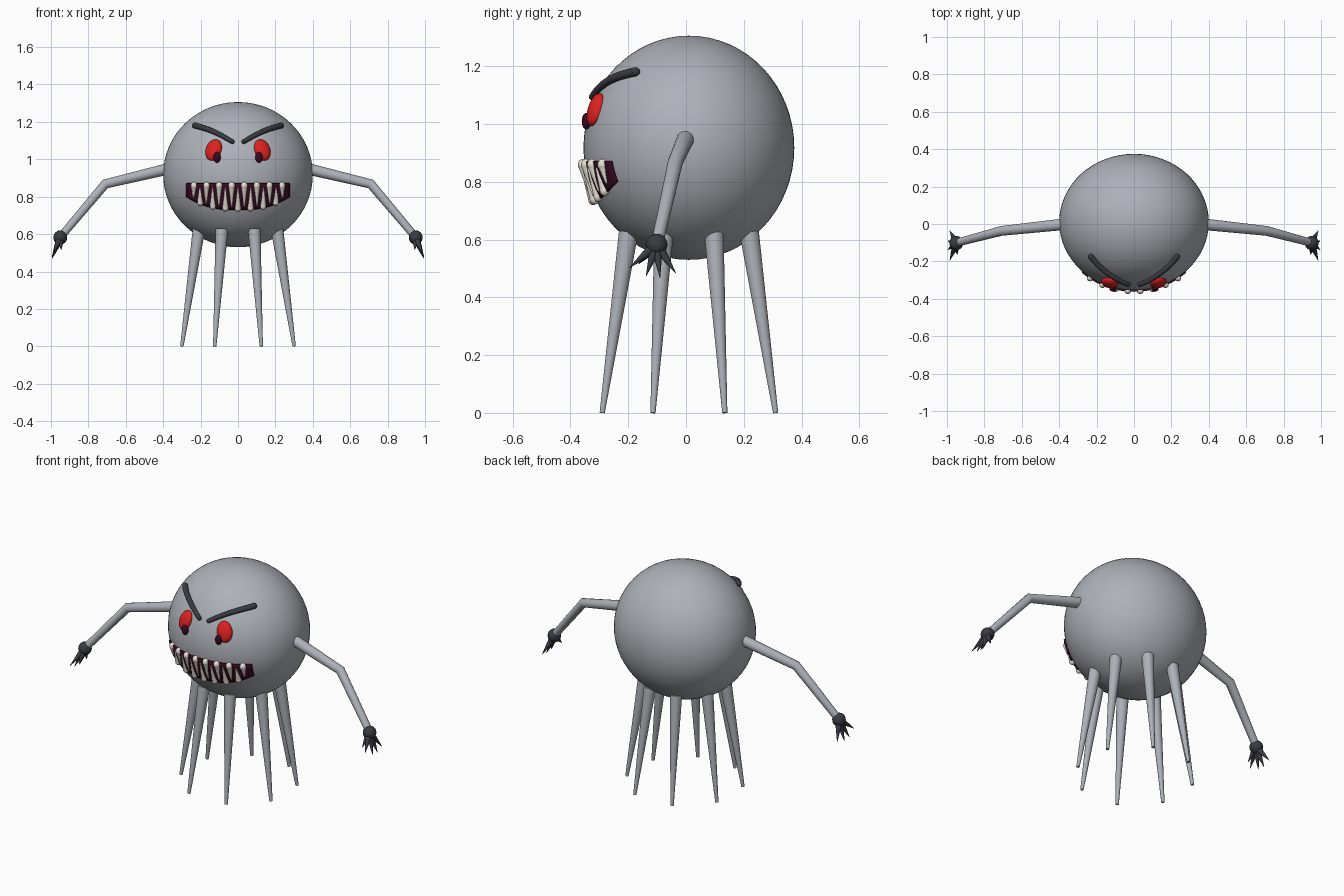
import bpy, bmesh, math
from mathutils import Vector, Matrix

old = bpy.data.objects.get("Cube")
if old:
    bpy.data.objects.remove(old, do_unlink=True)

CENTRE = Vector((0, 0.01, 0.918))
RADII = Vector((0.4, 0.365, 0.388))


def material(name, rgb, rough=0.6):
    m = bpy.data.materials.new(name)
    m.use_nodes = True
    m.diffuse_color = (*rgb, 1)
    bsdf = m.node_tree.nodes["Principled BSDF"]
    bsdf.inputs["Base Color"].default_value = (*rgb, 1)
    bsdf.inputs["Roughness"].default_value = rough
    return m


GREY = material("body grey", (0.42, 0.44, 0.48))
DARK = material("charcoal", (0.042, 0.043, 0.055))
RED = material("eye red", (0.72, 0.015, 0.015))
PLUM = material("dark plum", (0.04, 0.003, 0.015))
IVORY = material("tooth ivory", (0.8, 0.76, 0.67))


def finish(name, bm, mat):
    """Turn a bmesh into a smooth-shaded object."""
    bmesh.ops.recalc_face_normals(bm, faces=bm.faces)
    mesh = bpy.data.meshes.new(name)
    bm.to_mesh(mesh)
    bm.free()
    mesh.materials.append(mat)
    ob = bpy.data.objects.new(name, mesh)
    bpy.context.collection.objects.link(ob)
    bpy.ops.object.select_all(action="DESELECT")
    ob.select_set(True)
    bpy.context.view_layer.objects.active = ob
    bpy.ops.object.shade_smooth_by_angle(angle=math.radians(40))
    return ob


def add_ball(bm, centre, radii, rot=None, segments=24):
    m = Matrix.Translation(centre) @ (rot or Matrix()) @ Matrix.Diagonal((*radii, 1))
    bmesh.ops.create_uvsphere(bm, u_segments=segments, v_segments=segments // 2,
                              radius=1, matrix=m)


def add_cone(bm, a, b, ra, rb, segments=16):
    a, b = Vector(a), Vector(b)
    rot = (b - a).to_track_quat("Z", "Y").to_matrix().to_4x4()
    bmesh.ops.create_cone(bm, cap_ends=True, segments=segments, radius1=ra, radius2=rb,
                          depth=(b - a).length,
                          matrix=Matrix.Translation((a + b) / 2) @ rot)


def on_face(x, z, lift=0.0):
    """Point on the front of the body, pushed out along its normal."""
    u, w = x / RADII.x, (z - CENTRE.z) / RADII.z
    p = Vector((x, CENTRE.y - RADII.y * math.sqrt(max(0, 1 - u * u - w * w)), z))
    return p + normal_at(p) * lift


def normal_at(p):
    d = p - CENTRE
    return Vector([d[i] / RADII[i] ** 2 for i in range(3)]).normalized()


def tube(name, points, radii, mat):
    """Swept round tube through a list of points."""
    bm = bmesh.new()
    n, rings = 20, []
    for i, p in enumerate(points):
        before, after = points[max(i - 1, 0)], points[min(i + 1, len(points) - 1)]
        q = (after - before).to_track_quat("Z", "Y")
        rings.append([bm.verts.new(p + q @ Vector((math.cos(t) * radii[i], math.sin(t) * radii[i], 0)))
                      for t in (math.tau * k / n for k in range(n))])
    for r, s in zip(rings, rings[1:]):
        for k in range(n):
            bm.faces.new((r[k], r[(k + 1) % n], s[(k + 1) % n], s[k]))
    bm.faces.new(rings[0])
    bm.faces.new(rings[-1])
    # Rounded ends
    for p, r in ((points[0], radii[0]), (points[-1], radii[-1])):
        add_ball(bm, p, (r, r, r), segments=16)
    return finish(name, bm, mat)


# Body
bm = bmesh.new()
add_ball(bm, CENTRE, RADII, segments=64)
finish("body", bm, GREY)

# Ring of eight tapering legs
for i in range(8):
    a = math.radians(22.5 + 45 * i)
    out = Vector((math.cos(a), math.sin(a), 0))
    base = Vector((0, CENTRE.y, 0))
    bm = bmesh.new()
    add_cone(bm, base + out * 0.325, base + out * 0.226 + Vector((0, 0, 0.625)), 0.009, 0.034, 24)
    finish(f"leg_{i + 1}", bm, GREY)

for side, label in ((1, "left"), (-1, "right")):
    def flip(x, y, z):
        return Vector((x * side, y, z))

    # Arm
    tube(f"{label}_arm", [flip(0.36, 0.0, 0.952), flip(0.71, -0.037, 0.868), flip(0.94, -0.098, 0.595)],
         [0.031, 0.026, 0.021], GREY)

    # Hand with pointed claws
    palm = flip(0.95, -0.102, 0.582)
    bm = bmesh.new()
    add_ball(bm, palm, (0.037, 0.038, 0.038))
    for tip in ((0.985, -0.195, 0.503), (0.995, -0.138, 0.474), (0.995, -0.09, 0.468),
                (0.985, -0.035, 0.483), (0.945, -0.165, 0.515)):
        tip = flip(*tip)
        add_cone(bm, palm + (tip - palm) * 0.2, tip, 0.018, 0.001, 12)
    finish(f"{label}_hand", bm, DARK)

    # Eye, lying on the body and leaning inwards
    p = on_face(0.13 * side, 1.05)
    rot = normal_at(p).to_track_quat("Y", "Z").to_matrix().to_4x4()
    rot = rot @ Matrix.Rotation(math.radians(12 * side), 4, "Y")
    bm = bmesh.new()
    add_ball(bm, p, (0.044, 0.026, 0.06), rot)
    finish(f"{label}_eye", bm, RED)

    # Pupil
    bm = bmesh.new()
    add_ball(bm, flip(0.112, -0.345, 1.01), (0.02, 0.016, 0.029))
    finish(f"{label}_pupil", bm, PLUM)

    # Eyebrow following the body
    steps = [k / 12 for k in range(13)]
    path = [on_face(side * (0.03 + 0.195 * t), 1.09 + 0.085 * t + 0.01 * math.sin(math.pi * t), 0.009)
            for t in steps]
    tube(f"{label}_eyebrow", path, [0.012 + 0.004 * t for t in steps], DARK)


# Mouth plate with a curved lower lip
def lower_lip(x):
    return 0.732 + 0.07 * abs(x / 0.272) ** 2.6


bm = bmesh.new()
cols, rows = 28, 8
grid = []
for c in range(cols + 1):
    x = -0.272 + 0.544 * c / cols
    low = lower_lip(x)
    grid.append([bm.verts.new(on_face(x, low + (0.872 - low) * r / rows, 0.005)) for r in range(rows + 1)])
for c in range(cols):
    for r in range(rows):
        bm.faces.new((grid[c][r], grid[c + 1][r], grid[c + 1][r + 1], grid[c][r + 1]))
plate = finish("mouth", bm, PLUM)
thick = plate.modifiers.new("thickness", "SOLIDIFY")
thick.thickness = 0.009
thick.offset = 0


# Interlocking teeth with rounded roots
def tooth(name, x, root_z, tip_z, r):
    bm = bmesh.new()
    root, tip = on_face(x, root_z, 0.007), on_face(x, tip_z, 0.012)
    add_ball(bm, root, (r, r, r * 1.15), segments=16)
    add_cone(bm, root, tip, r * 0.98, 0.003)
    finish(name, bm, IVORY)


for i in range(8):
    x = 0.066 * (i - 3.5)
    tooth(f"upper_tooth_{i + 1}", x, 0.86, lower_lip(x) + 0.02, 0.018)
for i in range(7):
    x = 0.066 * (i - 3)
    tooth(f"lower_tooth_{i + 1}", x, lower_lip(x) + 0.01, 0.85, 0.017)
